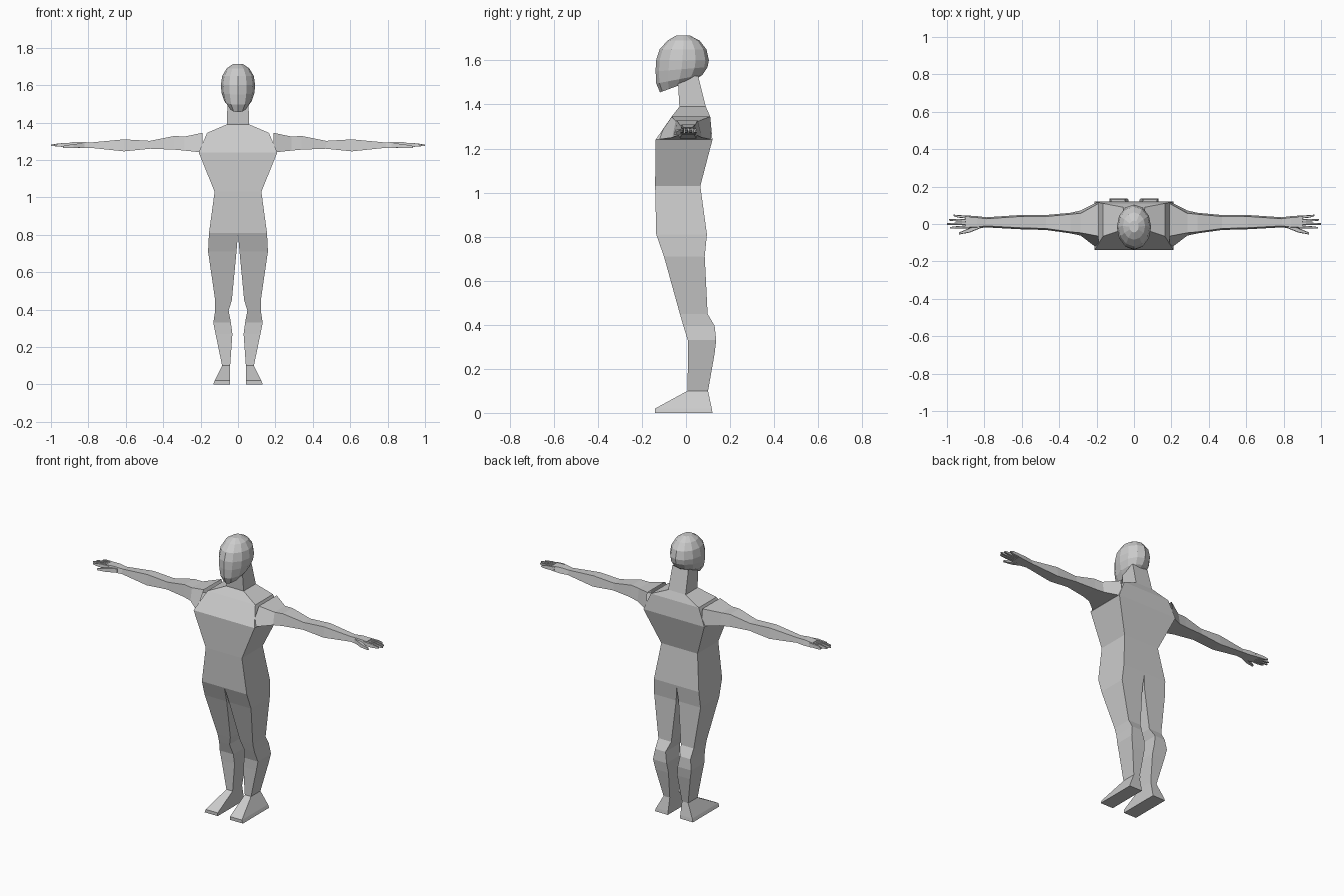
import bpy
import bmesh
from math import cos, sin, tau

if "Cube" in bpy.data.objects:
    bpy.data.objects.remove(bpy.data.objects["Cube"], do_unlink=True)

grey = bpy.data.materials.new("light grey")
grey.use_nodes = True
tone = (0.6, 0.6, 0.6, 1)
grey.diffuse_color = tone
grey.node_tree.nodes["Principled BSDF"].inputs["Base Color"].default_value = tone


def loft(name, rings, start=True, end=True, mirror=False):
    """Skin a list of rings; start and end say which ends are closed."""
    bm = bmesh.new()
    loops = [[bm.verts.new(p) for p in ring] for ring in rings]
    for low, high in zip(loops, loops[1:]):
        for i in range(len(low)):
            j = (i + 1) % len(low)
            bm.faces.new((low[i], low[j], high[j], high[i]))
    if start:
        bm.faces.new(loops[0][::-1])
    if end:
        bm.faces.new(loops[-1])
    bmesh.ops.recalc_face_normals(bm, faces=bm.faces)
    mesh = bpy.data.meshes.new(name)
    bm.to_mesh(mesh)
    bm.free()
    mesh.materials.append(grey)
    obj = bpy.data.objects.new(name, mesh)
    bpy.context.collection.objects.link(obj)
    if mirror:
        obj.modifiers.new("mirror", "MIRROR").use_mirror_merge = False
    return obj


def level(z, x0, x1, front, back):
    """Rectangle at height z."""
    return [(x0, front, z), (x1, front, z), (x1, back, z), (x0, back, z)]


def slice_x(x, low, high, front, back, inset_f=0.008, inset_b=0.008):
    """Upright trapezoid at x, narrower at the top."""
    return [(x, front, low), (x, back, low),
            (x, back - inset_b, high), (x, front + inset_f, high)]


def oval(z_front, z_back, half, front, back, sides=12):
    """Tilted ellipse for the head."""
    ring = []
    for i in range(sides):
        a = tau * i / sides
        t = (1 - cos(a)) / 2
        ring.append((half * sin(a), front + (back - front) * t,
                     z_front + (z_back - z_front) * t))
    return ring


# Torso and neck
torso = [(0.81, 0.155, -0.135, 0.095), (1.03, 0.125, -0.14, 0.065),
         (1.24, 0.21, -0.138, 0.12), (1.345, 0.165, -0.065, 0.11),
         (1.39, 0.06, -0.03, 0.09)]
loft("torso", [level(z, -w, w, f, b) for z, w, f, b in torso], False, False)
neck = [(1.39, 0.06, -0.03, 0.09), (1.53, 0.055, -0.038, 0.055)]
loft("neck", [level(z, -w, w, f, b) for z, w, f, b in neck], False, False)

# Head
head = [(1.455, 1.515, 0.048, -0.118, 0.045), (1.495, 1.535, 0.074, -0.135, 0.075),
        (1.55, 1.57, 0.088, -0.138, 0.098), (1.6, 1.6, 0.092, -0.136, 0.104),
        (1.65, 1.65, 0.084, -0.12, 0.093), (1.69, 1.69, 0.06, -0.084, 0.062),
        (1.713, 1.713, 0.025, -0.045, 0.018)]
loft("head", [oval(*ring) for ring in head])

# Legs
leg = [(0.81, 0, 0.155, -0.135, 0.095), (0.71, 0.008, 0.16, -0.1, 0.085),
       (0.45, 0.033, 0.122, -0.028, 0.098), (0.395, 0.05, 0.122, -0.012, 0.13),
       (0.33, 0.038, 0.132, 0.008, 0.137), (0.27, 0.03, 0.12, 0.009, 0.13),
       (0.1, 0.042, 0.085, 0.007, 0.1)]
loft("leg", [level(*ring) for ring in leg], False, False, True)

# Feet
foot = [(0, 0.042, 0.132, -0.14, 0.12), (0.02, 0.042, 0.125, -0.14, 0.117),
        (0.1, 0.042, 0.085, 0.007, 0.1)]
loft("foot", [level(*ring) for ring in foot], True, False, True)

# Arms and palms
arm = [(0.19, 1.24, 1.345, -0.135, 0.12, 0.07, 0.01),
       (0.285, 1.25, 1.325, -0.062, 0.072, 0.015, 0.015),
       (0.34, 1.255, 1.328, -0.05, 0.06), (0.47, 1.26, 1.302, -0.032, 0.048),
       (0.61, 1.246, 1.31, -0.028, 0.048), (0.79, 1.265, 1.293, -0.018, 0.036),
       (0.84, 1.264, 1.297, -0.024, 0.042), (0.9, 1.268, 1.294, -0.024, 0.046)]
loft("arm", [slice_x(*ring) for ring in arm], False, True, True)

# Fingers: root y, tip y, tip x
for name, root, tip, reach in [("little_finger", 0.036, 0.046, 0.965),
                               ("ring_finger", 0.019, 0.022, 0.99),
                               ("middle_finger", 0.002, 0, 1),
                               ("index_finger", -0.015, -0.02, 0.985)]:
    loft(name, [slice_x(0.88, 1.27, 1.292, root - 0.008, root + 0.008, 0.002, 0.002),
                slice_x(0.94, 1.27, 1.29, (root + tip) / 2 - 0.007, (root + tip) / 2 + 0.007, 0.002, 0.002),
                slice_x(reach, 1.275, 1.283, tip - 0.004, tip + 0.004, 0.001, 0.001)],
         mirror=True)
thumb = [(0.82, 1.267, 1.29, -0.022, 0), (0.88, 1.264, 1.285, -0.046, -0.022),
         (0.935, 1.265, 1.275, -0.056, -0.045)]
loft("thumb", [slice_x(*ring, 0.002, 0.002) for ring in thumb], mirror=True)
